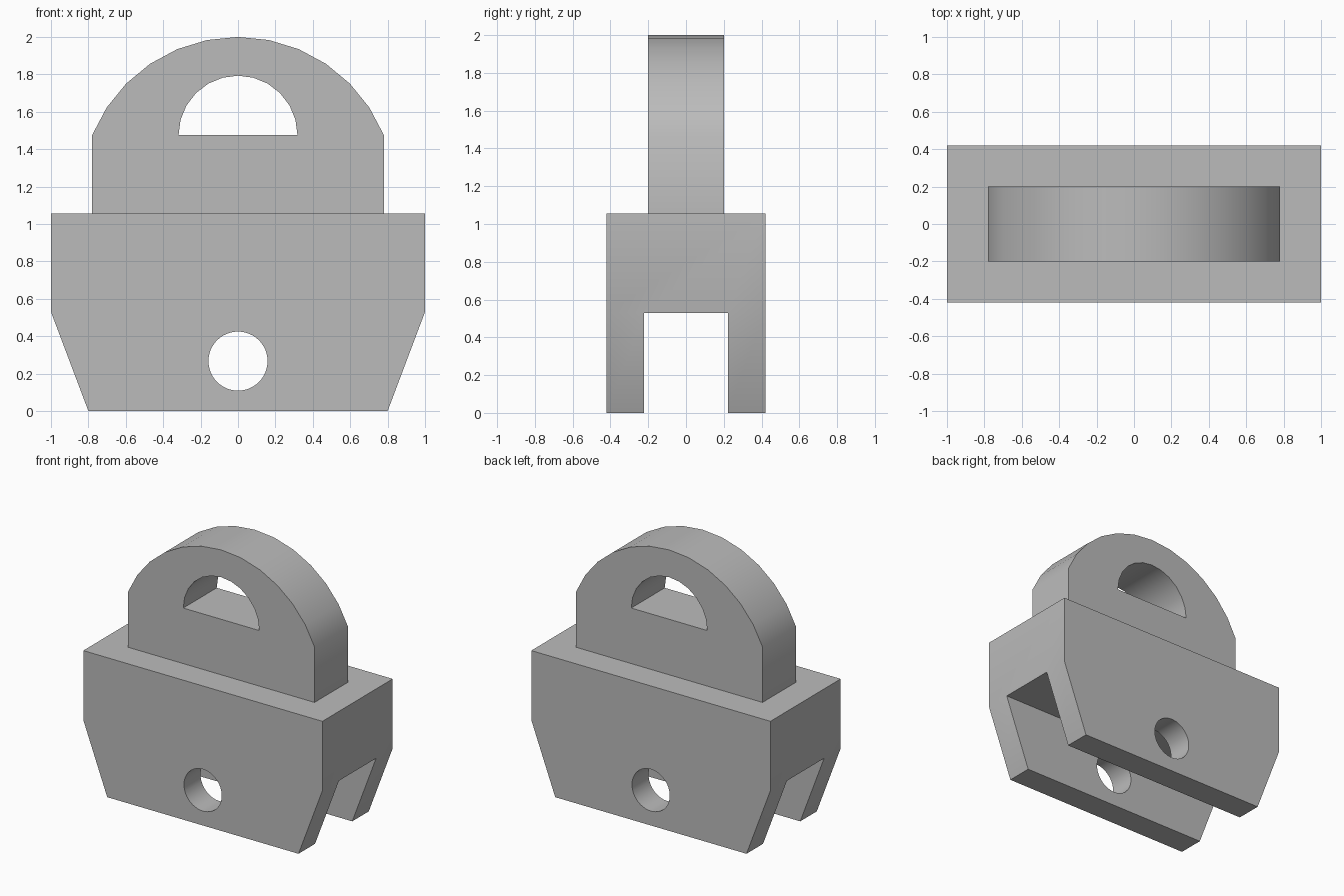
import bpy
import bmesh
from math import sin, cos, pi, atan2, hypot

if "Cube" in bpy.data.objects:
    bpy.data.objects.remove(bpy.data.objects["Cube"])

grey = bpy.data.materials.new("plain grey")
grey.use_nodes = True
grey.diffuse_color = (0.5, 0.5, 0.5, 1)
grey.node_tree.nodes["Principled BSDF"].inputs["Base Color"].default_value = (0.5, 0.5, 0.5, 1)


def arc(radius, cz, start, end, steps):
    """Points of an arc in the front plane."""
    return [(radius * cos(a), cz + radius * sin(a))
            for a in (start + (end - start) * i / steps for i in range(steps + 1))]


def prism(name, profile, half_depth):
    """Extrude a front profile symmetrically along y."""
    bm = bmesh.new()
    face = bm.faces.new([bm.verts.new((x, -half_depth, z)) for x, z in profile])
    grown = bmesh.ops.extrude_face_region(bm, geom=[face], use_keep_orig=True)
    moved = [v for v in grown["geom"] if isinstance(v, bmesh.types.BMVert)]
    bmesh.ops.translate(bm, verts=moved, vec=(0, 2 * half_depth, 0))
    bmesh.ops.recalc_face_normals(bm, faces=bm.faces)
    mesh = bpy.data.meshes.new(name)
    bm.to_mesh(mesh)
    bm.free()
    mesh.materials.append(grey)
    obj = bpy.data.objects.new(name, mesh)
    bpy.context.collection.objects.link(obj)
    return obj


def cut(obj, cutter):
    """Subtract the cutter, then discard it."""
    cutter.hide_render = True
    mod = obj.modifiers.new("cut", "BOOLEAN")
    mod.operation = "DIFFERENCE"
    mod.solver = "EXACT"
    mod.object = cutter
    bpy.context.view_layer.objects.active = obj
    bpy.ops.object.modifier_apply(modifier=mod.name)
    bpy.data.objects.remove(cutter)


def smooth(obj):
    bpy.ops.object.select_all(action="DESELECT")
    obj.select_set(True)
    bpy.context.view_layer.objects.active = obj
    bpy.ops.object.shade_smooth_by_angle(angle=pi / 6)


# Clevis body: tapered block with a slot between two prongs and a pin hole
slot_z, body_top = 0.53, 1.055
body = prism("clevis_body", [(-0.8, 0), (0.8, 0), (1, slot_z), (1, body_top),
                             (-1, body_top), (-1, slot_z)], 0.42)
cut(body, prism("slot_cutter", [(-2, -1), (2, -1), (2, slot_z), (-2, slot_z)], 0.222))
cut(body, prism("pin_cutter", arc(0.158, 0.267, 0, 2 * pi, 48)[:-1], 1))
smooth(body)

# Arched lug with a half-round eye
side, spring, top = 0.78, 1.475, 2.0
rise = top - spring
radius = (side ** 2 + rise ** 2) / (2 * rise)
centre = top - radius
start = atan2(spring - centre, side)
lug = prism("arched_lug", [(-side, body_top), (side, body_top)]
            + arc(radius, centre, start, pi - start, 12), 0.2)
cut(lug, prism("eye_cutter", arc(0.318, spring, 0, pi, 12), 1))
smooth(lug)
